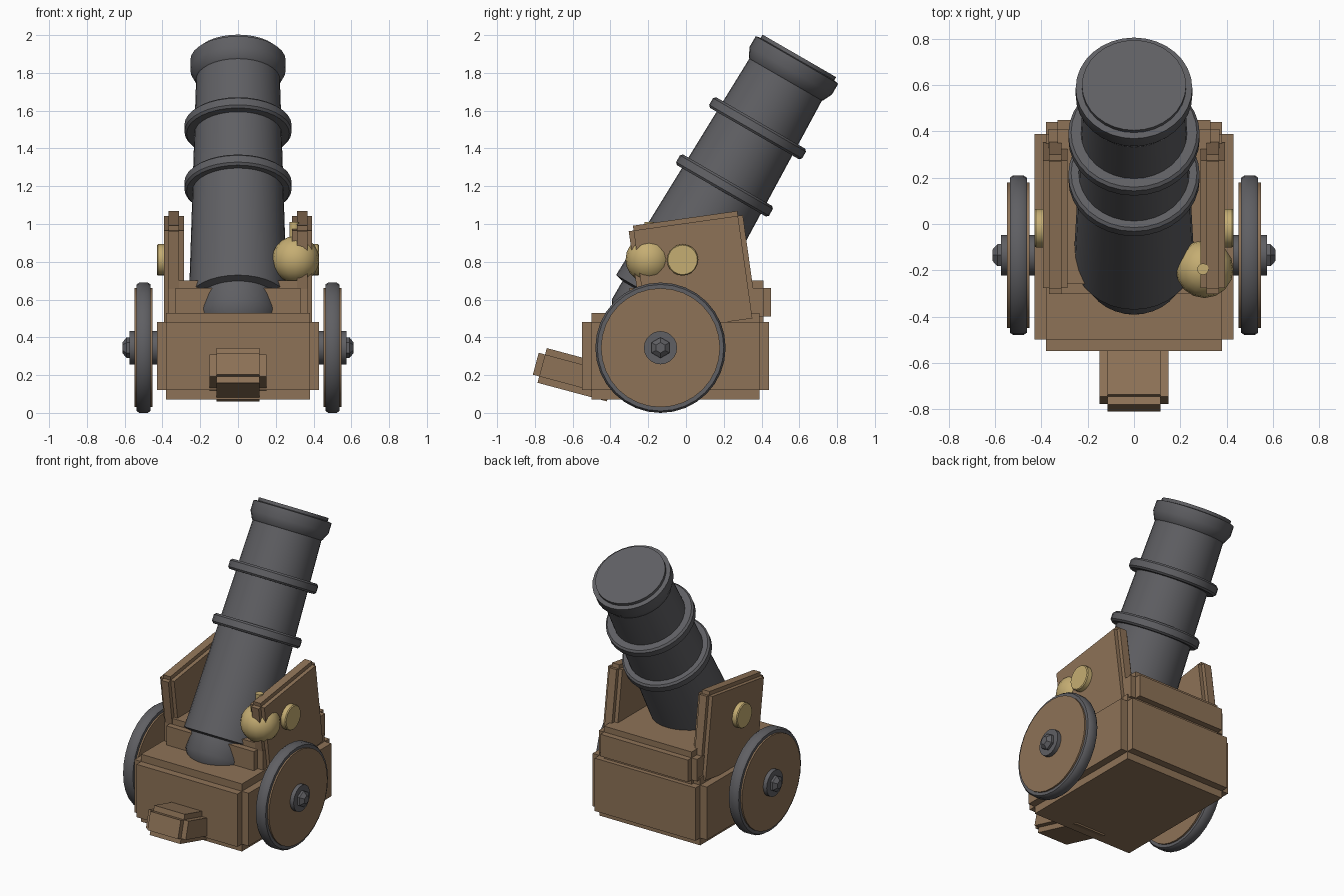
import bpy, bmesh
from math import radians, cos, sin, pi
from mathutils import Vector, Matrix

if "Cube" in bpy.data.objects:
    bpy.data.objects.remove(bpy.data.objects["Cube"])


def material(name, rgb):
    m = bpy.data.materials.new(name)
    m.diffuse_color = (*rgb, 1)
    m.use_nodes = True
    m.node_tree.nodes["Principled BSDF"].inputs["Base Color"].default_value = m.diffuse_color
    return m


WOOD = material("wood", (0.27, 0.17, 0.095))
IRON = material("iron", (0.115, 0.115, 0.125))
BRASS = material("brass", (0.56, 0.42, 0.17))


def finish(bm, name, mat, loc, rot=(0, 0, 0), smooth=False):
    me = bpy.data.meshes.new(name)
    bm.to_mesh(me)
    bm.free()
    me.materials.append(mat)
    ob = bpy.data.objects.new(name, me)
    bpy.context.collection.objects.link(ob)
    ob.location = loc
    ob.rotation_euler = rot
    if smooth:
        bpy.ops.object.select_all(action='DESELECT')
        ob.select_set(True)
        bpy.context.view_layer.objects.active = ob
        bpy.ops.object.shade_smooth_by_angle(angle=radians(35))
    return ob


def notched_box(name, centre, half, inset, tilt=0):
    """Box whose edges are cut by a square step: a core with each face pushed out."""
    bm = bmesh.new()
    bmesh.ops.create_cube(bm, size=2, matrix=Matrix.Diagonal((*[h - inset for h in half], 1)))
    out = bmesh.ops.extrude_discrete_faces(bm, faces=bm.faces[:])
    for f in out["faces"]:
        f.normal_update()
        bmesh.ops.translate(bm, verts=f.verts[:], vec=f.normal * inset)
    return finish(bm, name, WOOD, centre, (radians(tilt), 0, 0))


def lathe(name, profile, mat, loc, rot=(0, 0, 0), segments=32):
    """Closed solid turned about local z from (radius, height) points."""
    bm = bmesh.new()
    rings = [[bm.verts.new((r * cos(2 * pi * i / segments), r * sin(2 * pi * i / segments), h))
              for i in range(segments)] for r, h in profile]
    for a, b in zip(rings, rings[1:]):
        for i in range(segments):
            j = (i + 1) % segments
            bm.faces.new((a[i], a[j], b[j], b[i]))
    bm.faces.new(rings[0])
    bm.faces.new(rings[-1])
    bmesh.ops.recalc_face_normals(bm, faces=bm.faces[:])
    return finish(bm, name, mat, loc, rot, True)


# Carriage: base, upper bed and sloping tail
notched_box("carriage_base", (0, -0.055, 0.30), (0.43, 0.495, 0.23), 0.05)
notched_box("carriage_bed", (0, 0.075, 0.585), (0.37, 0.375, 0.115), 0.04)
notched_box("carriage_tail", (0, -0.578, 0.202), (0.15, 0.225, 0.095), 0.035, -15)

# Barrel, measured back from the muzzle
MUZZLE = Vector((0, 0.60, 1.89))
TILT = (radians(-30), 0, 0)
lathe("barrel", [
    (0.225, 0), (0.225, -0.02), (0.252, -0.025), (0.252, -0.09), (0.228, -0.14),
    (0.222, -0.145), (0.26, -1.49), (0.215, -1.50), (0.215, -1.61),
    (0.17, -1.69), (0.08, -1.74)], IRON, MUZZLE, TILT)
for n, d in enumerate((0.41, 0.76)):
    lathe(f"barrel_ring_{n + 1}", [
        (0.2, -d), (0.272, -d), (0.284, -d - 0.012), (0.284, -d - 0.053),
        (0.272, -d - 0.065), (0.2, -d - 0.065)], IRON, MUZZLE, TILT)

# Mirrored side parts: cheeks, bolts and wheels
for side, s in (("left", -1), ("right", 1)):
    notched_box(f"{side}_cheek", (s * 0.34, 0.037, 0.733), (0.053, 0.305, 0.30), 0.026, 8)
    turn = (0, s * pi / 2, 0)
    lathe(f"{side}_bolt", [(0.083, -0.02), (0.083, 0.034), (0.078, 0.04)],
          BRASS, (s * 0.39, -0.018, 0.81), turn, 20)
    hub = (s * 0.5, -0.135, 0.345)
    lathe(f"{side}_wheel", [(0.315, -0.048), (0.315, 0.048)], WOOD, hub, turn)
    lathe(f"{side}_tyre", [(0.31, -0.037), (0.335, -0.037), (0.345, -0.022),
                           (0.345, 0.022), (0.335, 0.037), (0.31, 0.037)], IRON, hub, turn)
    lathe(f"{side}_hub", [(0.088, -0.075), (0.088, 0.075)], IRON, hub, turn, 20)
    lathe(f"{side}_hub_nut", [(0.055, 0.07), (0.055, 0.09), (0.028, 0.112)], IRON, hub, turn, 6)

# Brass ball with a small neck, set into the right cheek
bm = bmesh.new()
bmesh.ops.create_uvsphere(bm, u_segments=16, v_segments=10, radius=0.125)
finish(bm, "brass_ball", BRASS, (0.305, -0.195, 0.812), smooth=True)
lathe("brass_neck", [(0.025, 0), (0.025, 0.1)], BRASS, (0.298, -0.195, 0.91), segments=12)
